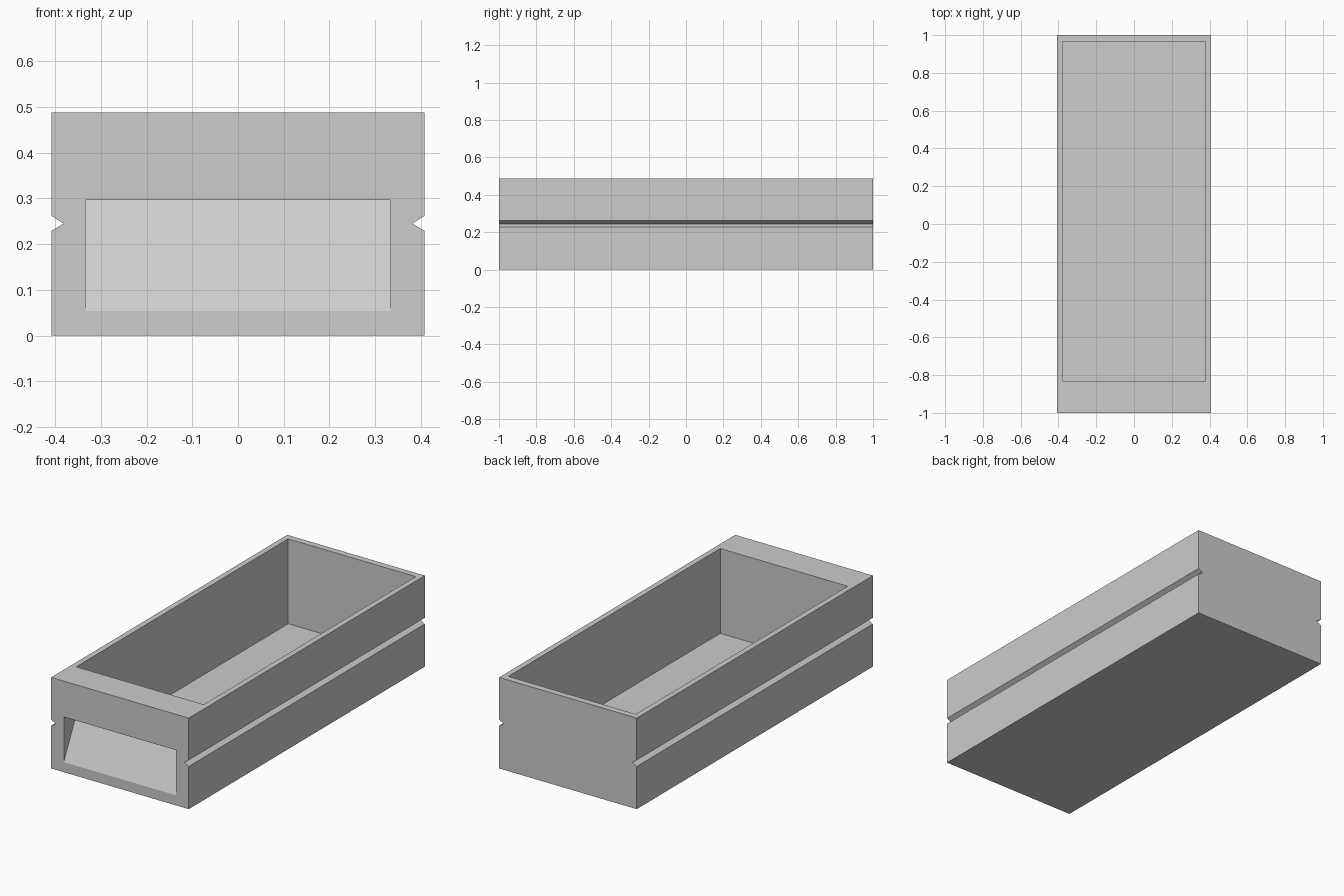
import bpy
import bmesh
from mathutils import Vector

cube = bpy.data.objects.get("Cube")
if cube:
    bpy.data.objects.remove(cube, do_unlink=True)

HALF_W, HALF_L, HEIGHT = 0.408, 1.0, 0.488

grey = bpy.data.materials.new("plain_grey")
grey.use_nodes = True
colour = (0.604, 0.604, 0.604, 1)
grey.diffuse_color = colour
grey.node_tree.nodes["Principled BSDF"].inputs["Base Color"].default_value = colour


def prism(name, points, offset):
    """Closed solid made by extruding a flat outline along an offset."""
    bm = bmesh.new()
    face = bm.faces.new([bm.verts.new(p) for p in points])
    moved = bmesh.ops.extrude_face_region(bm, geom=[face])["geom"]
    bmesh.ops.translate(bm, vec=Vector(offset),
                        verts=[v for v in moved if isinstance(v, bmesh.types.BMVert)])
    bmesh.ops.recalc_face_normals(bm, faces=bm.faces)
    mesh = bpy.data.meshes.new(name)
    bm.to_mesh(mesh)
    bm.free()
    mesh.materials.append(grey)
    obj = bpy.data.objects.new(name, mesh)
    bpy.context.collection.objects.link(obj)
    return obj


def cut(target, cutter):
    """Subtract the cutter from the target, then discard it."""
    cutter.hide_render = True
    mod = target.modifiers.new("cut", "BOOLEAN")
    mod.operation = "DIFFERENCE"
    mod.solver = "EXACT"
    mod.object = cutter
    bpy.context.view_layer.objects.active = target
    bpy.ops.object.modifier_apply(modifier=mod.name)
    bpy.data.objects.remove(cutter, do_unlink=True)


# Drawer body: end outline with a V-shaped runner groove on each side
side = [(HALF_W, 0), (HALF_W, 0.229), (0.381, 0.245), (HALF_W, 0.262), (HALF_W, HEIGHT)]
outline = side + [(-x, z) for x, z in reversed(side)]
drawer = prism("drawer_body", [(x, -HALF_L, z) for x, z in outline], (0, 2 * HALF_L, 0))

# Open storage cavity, with a thicker wall at the front
corners = [(-0.378, -0.83), (0.378, -0.83), (0.378, 0.965), (-0.378, 0.965)]
cut(drawer, prism("cavity_cutter", [(x, y, 0.033) for x, y in corners], (0, 0, HEIGHT)))

# Finger pull: sloped recess that deepens towards its top edge
wedge = [(-1.05, 0.054), (-1.0, 0.054), (-0.88, 0.296), (-1.05, 0.296)]
cut(drawer, prism("pull_cutter", [(-0.333, y, z) for y, z in wedge], (0.666, 0, 0)))
